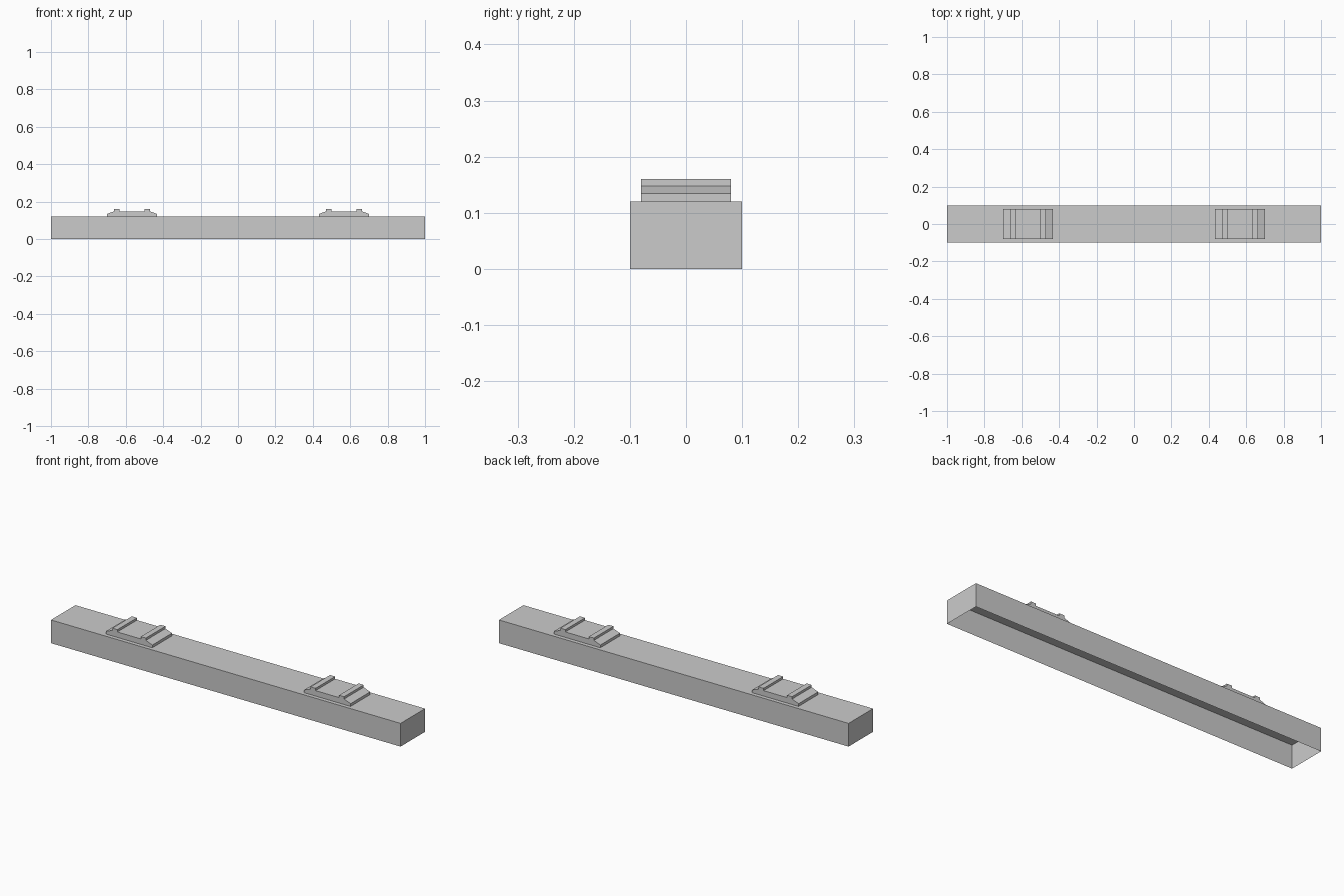
import bpy, bmesh

if "Cube" in bpy.data.objects:
    bpy.data.objects.remove(bpy.data.objects["Cube"])


def finish(name, bm):
    bmesh.ops.recalc_face_normals(bm, faces=bm.faces)
    mesh = bpy.data.meshes.new(name)
    bm.to_mesh(mesh)
    bm.free()
    obj = bpy.data.objects.new(name, mesh)
    bpy.context.collection.objects.link(obj)
    return obj


def drop_bottom(bm):
    bm.normal_update()
    bottom = [f for f in bm.faces if f.normal.z < -0.99]
    bmesh.ops.delete(bm, geom=bottom, context='FACES_ONLY')


# Sleeper beam: a box shell, open underneath
bm = bmesh.new()
bmesh.ops.create_cube(bm, size=1)
for v in bm.verts:
    v.co = (v.co.x * 2, v.co.y * 0.2, (v.co.z + 0.5) * 0.12)
drop_bottom(bm)
finish("sleeper_beam", bm)

# Rail plate: half profile (x, z), mirrored, extruded along y
HALF = [(0.133, 0.12), (0.133, 0.134), (0.096, 0.148),
        (0.096, 0.16), (0.067, 0.16), (0.067, 0.148)]
PROFILE = HALF + [(-x, z) for x, z in reversed(HALF)]


def rail_plate(name, cx):
    bm = bmesh.new()
    face = bm.faces.new([bm.verts.new((cx + x, -0.08, z)) for x, z in PROFILE])
    ext = bmesh.ops.extrude_face_region(bm, geom=[face], use_keep_orig=True)
    moved = [g for g in ext["geom"] if isinstance(g, bmesh.types.BMVert)]
    bmesh.ops.translate(bm, verts=moved, vec=(0, 0.16, 0))
    bmesh.ops.recalc_face_normals(bm, faces=bm.faces)
    drop_bottom(bm)
    finish(name, bm)


rail_plate("rail_plate_left", -0.567)
rail_plate("rail_plate_right", 0.567)
